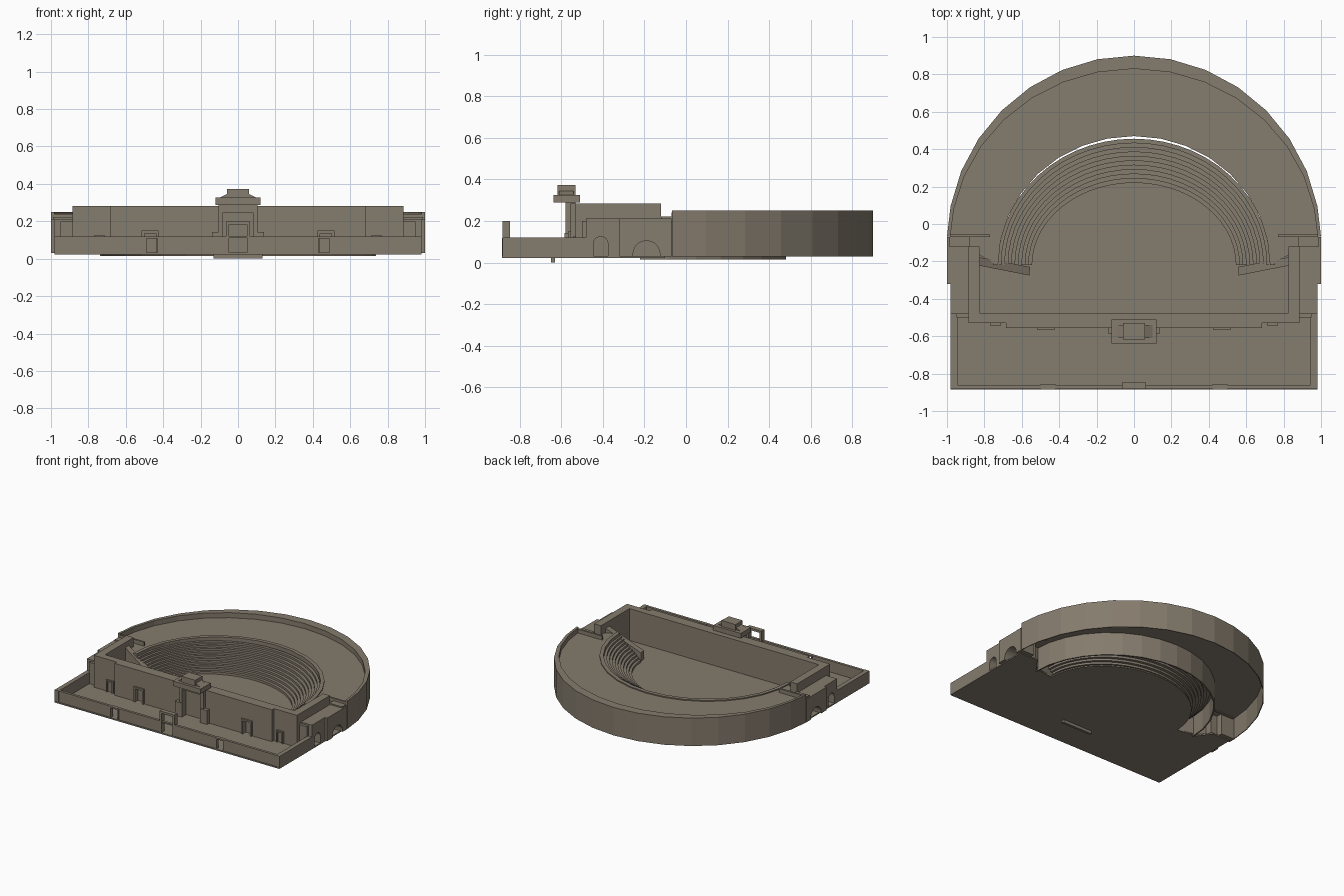
import bpy, bmesh
from math import sin, cos, pi

old = bpy.data.objects.get("Cube")
if old:
    bpy.data.objects.remove(old, do_unlink=True)

STONE = (0.235, 0.2, 0.154, 1.0)
stone = bpy.data.materials.new("weathered_stone")
stone.use_nodes = True
stone.diffuse_color = STONE
stone.node_tree.nodes["Principled BSDF"].inputs["Base Color"].default_value = STONE

FLOOR = 0.03


def finish(name, bm):
    bmesh.ops.recalc_face_normals(bm, faces=bm.faces)
    mesh = bpy.data.meshes.new(name)
    bm.to_mesh(mesh)
    bm.free()
    mesh.materials.append(stone)
    obj = bpy.data.objects.new(name, mesh)
    bpy.context.collection.objects.link(obj)
    return obj


def prism(name, outline, lo, hi, axis="z"):
    """Extrude a 2D outline along an axis from lo to hi."""
    place = {"x": lambda a, b, t: (t, a, b),
             "y": lambda a, b, t: (a, t, b),
             "z": lambda a, b, t: (a, b, t)}[axis]
    bm = bmesh.new()
    low = [bm.verts.new(place(a, b, lo)) for a, b in outline]
    high = [bm.verts.new(place(a, b, hi)) for a, b in outline]
    bm.faces.new(low)
    bm.faces.new(high)
    n = len(outline)
    for i in range(n):
        j = (i + 1) % n
        bm.faces.new((low[i], low[j], high[j], high[i]))
    return finish(name, bm)


def box(name, x0, x1, y0, y1, z0, z1):
    return prism(name, [(x0, y0), (x1, y0), (x1, y1), (x0, y1)], z0, z1)


def arc(rx, ry, cy, n, end=-1.0):
    """Half ellipse from the +x end round the back; end limits how far forward it runs."""
    return [(rx * cos(pi * i / n), max(end, cy + ry * sin(pi * i / n))) for i in range(n + 1)]


def band(name, inner, outer, z0, z1):
    return prism(name, outer + inner[::-1], z0, z1)


def notched(lo, hi, top, notches, arched=False):
    """Wall elevation standing on the floor with door or arch notches."""
    pts = [(lo, FLOOR)]
    for mid, half, height in notches:
        if arched:
            spring = height - half
            pts += [(mid - half, FLOOR)]
            pts += [(mid - half * cos(pi * i / 10), spring + half * sin(pi * i / 10))
                    for i in range(11)]
            pts += [(mid + half, FLOOR)]
        else:
            pts += [(mid - half, FLOOR), (mid - half, height),
                    (mid + half, height), (mid + half, FLOOR)]
    return pts + [(hi, FLOOR), (hi, top), (lo, top)]


def door_frame(name, x, half, bar, y0, y1, top):
    """Open frame of two jambs and a lintel."""
    prism(name, notched(x - half, x + half, top, [(x, half - bar, top - bar)]), y0, y1, "y")


# Hollow outer wall with a broad coping, terrace and the wall behind the seats
SEAT_Y, WALL_Y, WALL_END = -0.22, -0.10, -0.068
wall_out = arc(1.0, 1.0, WALL_Y, 16, WALL_END)
wall_skin = arc(0.994, 0.994, WALL_Y, 16, WALL_END)
wall_in = arc(0.982, 0.93, WALL_Y, 16, WALL_END)
rim_out = arc(0.755, 0.72, SEAT_Y, 16)
rim_mid = arc(0.738, 0.7, SEAT_Y, 16)
rim_in = arc(0.727, 0.69, SEAT_Y, 16)
band("outer_wall", wall_skin, wall_out, 0.03, 0.25)
band("wall_coping", wall_in, wall_skin, 0.197, 0.25)
band("terrace", rim_mid, wall_in, 0.197, 0.21)
band("seat_back_wall", rim_in, rim_mid, 0.015, 0.218)
band("terrace_rim", rim_mid, rim_out, 0.2, 0.218)

# Stepped seating
STEPS = 10
for i in range(STEPS):
    a, b = i / STEPS, (i + 1) / STEPS
    top = 0.05 + 0.016 * i
    band(f"seat_row_{i + 1}",
         arc(0.545 + 0.183 * a, 0.44 + 0.236 * a, SEAT_Y, 28),
         arc(0.545 + 0.183 * b, 0.44 + 0.236 * b, SEAT_Y, 28),
         top - 0.02, top)

# Ground slab under court, stage and orchestra
slab = [(-0.98, -0.885), (0.98, -0.885), (0.98, -0.1), (0.82, -0.1), (0.75, -0.2)]
slab += arc(0.59, 0.5, SEAT_Y, 24) + [(-0.75, -0.2), (-0.82, -0.1), (-0.98, -0.1)]
prism("ground_slab", slab, 0.022, 0.032)
box("threshold_footing", -0.13, 0.13, -0.65, -0.63, 0.0, 0.024)

# Side parts, mirrored
for side, s in (("left", 1), ("right", -1)):
    def span(a, b):
        return sorted((s * a, s * b))

    # Arched wings
    prism(f"{side}_wing_front", notched(-0.48, -0.32, 0.212, [(-0.41, 0.035, 0.125)], True),
          *span(0.88, 0.98), "x")
    prism(f"{side}_wing_back", notched(-0.32, -0.07, 0.212, [(-0.19, 0.065, 0.105)], True),
          *span(0.88, 1.0), "x")
    box(f"{side}_wing_step", *span(0.88, 0.99), -0.12, -0.07, 0.21, 0.222)
    box(f"{side}_terrace_end", *span(0.77, 0.985), -0.07, -0.055, 0.19, 0.24)

    # Stage side wall and court parapet
    box(f"{side}_stage_wall", *span(0.825, 0.885), -0.49, -0.12, FLOOR, 0.283)
    box(f"{side}_court_parapet", *span(0.945, 0.98), -0.882, -0.47, FLOOR, 0.12)
    box(f"{side}_court_post", *span(0.885, 0.95), -0.5, -0.475, FLOOR, 0.2)

    # Sloping wall closing the seat ends
    bm = bmesh.new()
    plan = [(0.84, -0.175, 0.25), (0.555, -0.23, 0.1),
            (0.56, -0.275, 0.1), (0.84, -0.22, 0.25)]
    low = [bm.verts.new((s * x, y, FLOOR)) for x, y, z in plan]
    high = [bm.verts.new((s * x, y, z)) for x, y, z in plan]
    bm.faces.new(low)
    bm.faces.new(high)
    for i in range(4):
        j = (i + 1) % 4
        bm.faces.new((low[i], low[j], high[j], high[i]))
    finish(f"{side}_seat_end_wall", bm)

    # Doors of the stage building and court gates
    door_frame(f"{side}_stage_door", s * 0.47, 0.045, 0.014, -0.568, -0.55, 0.15)
    door_frame(f"{side}_corner_door", s * 0.74, 0.03, 0.01, -0.543, -0.525, 0.125)
    door_frame(f"{side}_court_gate", s * 0.46, 0.04, 0.01, -0.884, -0.855, 0.119)
    box(f"{side}_porch_plinth", *span(0.08, 0.14), -0.585, -0.55, FLOOR, 0.142)

# Stage building wall
box("stage_back_wall", -0.885, 0.885, -0.53, -0.475, FLOOR, 0.283)
prism("stage_front_wall",
      notched(-0.685, 0.685, 0.283, [(-0.47, 0.031, 0.136), (0, 0.08, 0.25), (0.47, 0.031, 0.136)]),
      -0.556, -0.53, "y")

# Central porch
door_frame("porch_frame", 0, 0.105, 0.025, -0.58, -0.55, 0.272)
box("porch_roof", -0.12, 0.12, -0.638, -0.51, 0.288, 0.326)
box("porch_roof_neck", -0.105, 0.105, -0.58, -0.53, 0.27, 0.29)
prism("porch_roof_slope", [(-0.1, 0.325), (0.1, 0.325), (0.06, 0.345), (-0.06, 0.345)],
      -0.61, -0.54, "y")
box("porch_cap", -0.06, 0.06, -0.618, -0.53, 0.326, 0.372)

# Front court wall with gateways, and the tall middle gate
prism("court_front_wall",
      notched(-0.98, 0.98, 0.12, [(-0.46, 0.03, 0.109), (0, 0.05, 0.11), (0.46, 0.03, 0.109)]),
      -0.88, -0.86, "y")
door_frame("middle_gate", 0, 0.065, 0.017, -0.883, -0.847, 0.2)
